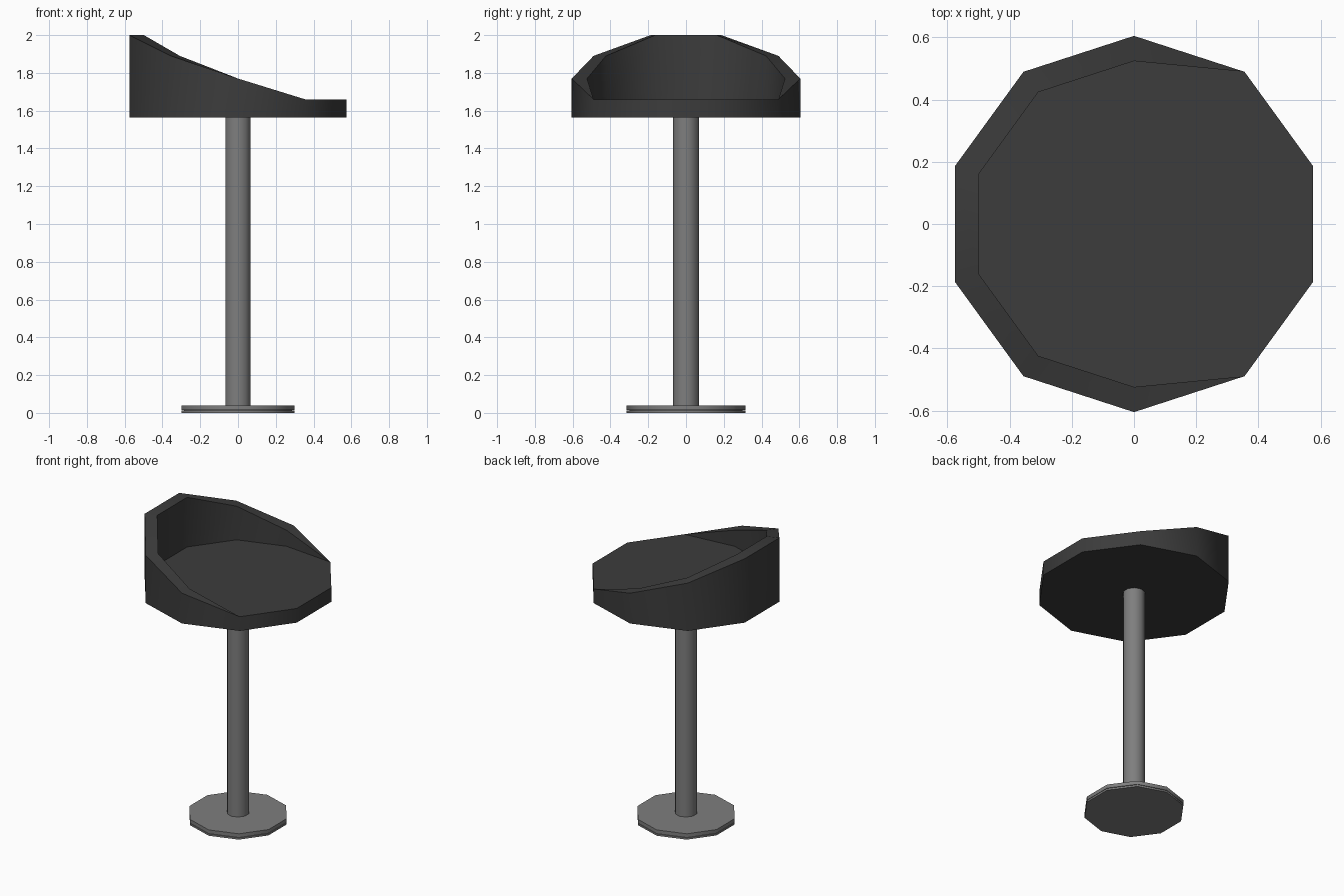
import bpy, bmesh, math

if "Cube" in bpy.data.objects:
    bpy.data.objects.remove(bpy.data.objects["Cube"])

SIDES = 10


def material(name, value):
    mat = bpy.data.materials.new(name)
    mat.diffuse_color = (value, value, value, 1)
    mat.use_nodes = True
    mat.node_tree.nodes["Principled BSDF"].inputs["Base Color"].default_value = mat.diffuse_color
    return mat


def finish(bm, name, mat):
    bmesh.ops.recalc_face_normals(bm, faces=bm.faces)
    mesh = bpy.data.meshes.new(name)
    bm.to_mesh(mesh)
    bm.free()
    for p in mesh.polygons:
        p.use_smooth = True
    mesh.set_sharp_from_angle(angle=math.radians(40))
    mesh.materials.append(mat)
    obj = bpy.data.objects.new(name, mesh)
    bpy.context.collection.objects.link(obj)
    return obj


def ring(bm, radius, heights):
    verts = []
    for k, z in enumerate(heights):
        a = math.radians(90 + 360 * k / len(heights))
        verts.append(bm.verts.new((radius * math.cos(a), radius * math.sin(a), z)))
    return verts


def disc(name, radius, z0, z1, mat):
    bm = bmesh.new()
    low, high = ring(bm, radius, [z0] * SIDES), ring(bm, radius, [z1] * SIDES)
    bm.faces.new(low)
    bm.faces.new(high)
    for i in range(SIDES):
        j = (i + 1) % SIDES
        bm.faces.new((low[i], low[j], high[j], high[i]))
    finish(bm, name, mat)


black = material("black upholstery", 0.045)
grey = material("grey metal", 0.21)

# Base plate in two layers, and the pole
disc("base_foot", 0.315, 0.0, 0.012, grey)
disc("base_plate", 0.315, 0.015, 0.04, grey)
disc("base_core", 0.30, 0.01, 0.02, grey)
disc("pole", 0.07, 0.03, 1.565, grey)

# Seat tub: the wall rises towards the back (-x) and fades into the cushion
seat_z = 1.66
tops = [1.77, 1.89, 2.0, 2.0, 1.89, 1.77] + [seat_z] * 4
bm = bmesh.new()
bottom = ring(bm, 0.605, [1.563] * SIDES)
rim = ring(bm, 0.605, tops)
inner = ring(bm, 0.524, tops[:6] + [seat_z] * 4)
floor = ring(bm, 0.524, [seat_z] * SIDES)
for k in range(6, 10):  # the open front has no wall thickness
    for r in (inner, floor):
        bm.verts.remove(r[k])
        r[k] = rim[k]
bm.faces.new(bottom)
bm.faces.new(floor)


def strip(a, b):
    for i in range(SIDES):
        j = (i + 1) % SIDES
        corners = list(dict.fromkeys((a[i], a[j], b[j], b[i])))
        if len(corners) > 2:
            bm.faces.new(corners)


strip(bottom, rim)
strip(rim, inner)
strip(inner, floor)
finish(bm, "seat", black)
